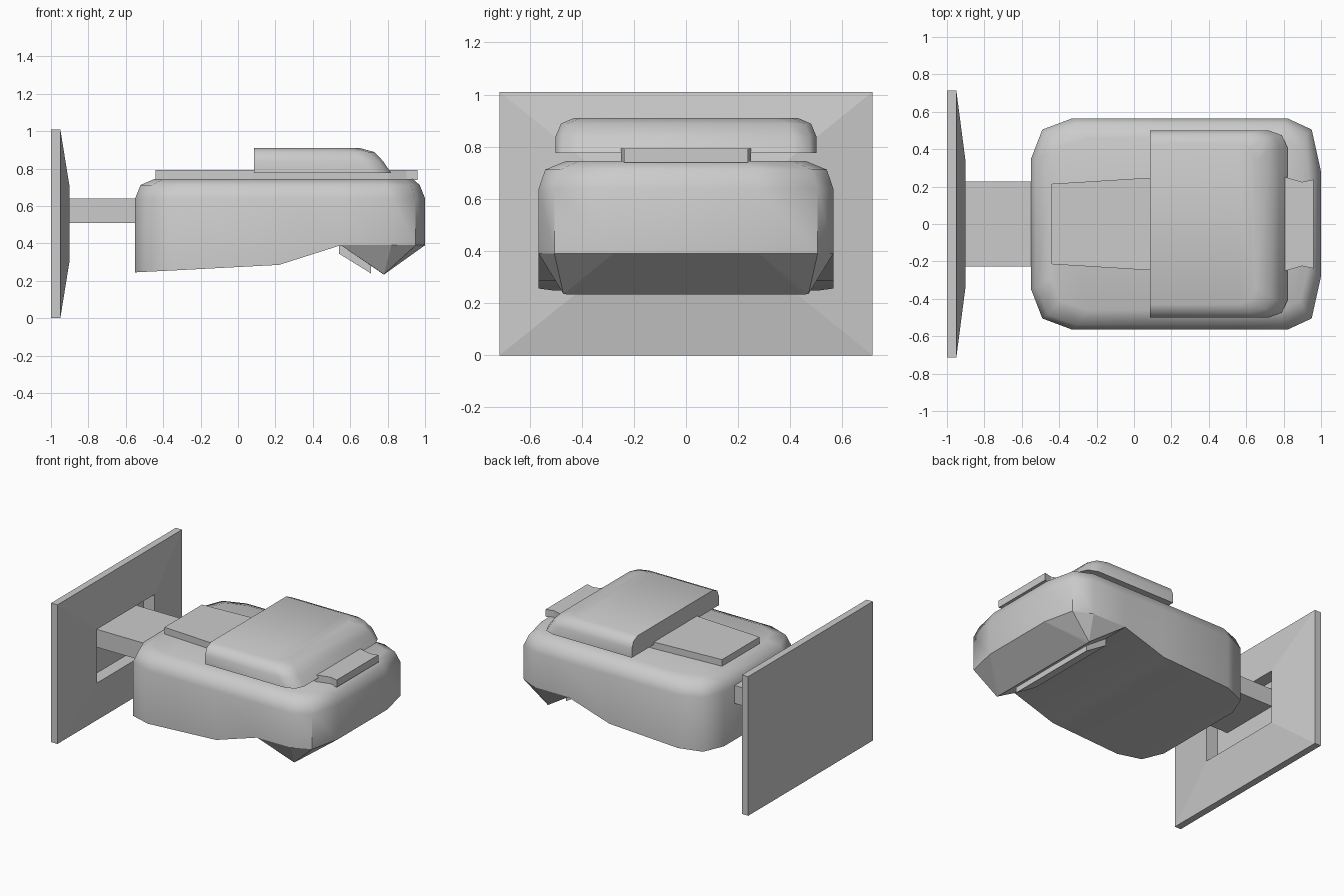
import bpy, bmesh, math

if "Cube" in bpy.data.objects:
    bpy.data.objects.remove(bpy.data.objects["Cube"])


def finish(name, bm, angle=None):
    bmesh.ops.recalc_face_normals(bm, faces=bm.faces[:])
    me = bpy.data.meshes.new(name)
    bm.to_mesh(me)
    bm.free()
    ob = bpy.data.objects.new(name, me)
    bpy.context.collection.objects.link(ob)
    if angle:
        me.shade_smooth()
        me.set_sharp_from_angle(angle=math.radians(angle))
    return ob


def loft(name, rings, angle=None):
    """Each ring is a half outline (x, y, z) from left to right, mirrored in y."""
    bm = bmesh.new()
    n = len(rings[0])
    loops = []
    for ring in rings:
        back = [bm.verts.new(p) for p in ring]
        front = [bm.verts.new((x, -y, z)) for x, y, z in ring]
        loops.append(back + front[::-1])
    for a, b in zip(loops, loops[1:]):
        for i in range(2 * n):
            j = (i + 1) % (2 * n)
            bm.faces.new((a[i], a[j], b[j], b[i]))
    for l in (loops[0], loops[-1]):
        for i in range(n - 1):
            bm.faces.new((l[i], l[i + 1], l[-2 - i], l[-1 - i]))
    return finish(name, bm, angle)


def hull(name, points):
    bm = bmesh.new()
    vs = [bm.verts.new((x, s * y, z)) for x, y, z in points for s in (1, -1)]
    bmesh.ops.convex_hull(bm, input=vs)
    bmesh.ops.dissolve_limit(bm, angle_limit=0.02, verts=bm.verts[:], edges=bm.edges[:])
    return finish(name, bm)


# Wall plate: slab, sloped raised face and a square socket sunk into it
bm = bmesh.new()
loops = []
for x, y, z0, z1 in ((-1, .715, 0, 1.01), (-.95, .715, 0, 1.01),
                     (-.9, .33, .31, .70), (-.99, .33, .31, .70)):
    loops.append([bm.verts.new(p) for p in ((x, -y, z0), (x, y, z0), (x, y, z1), (x, -y, z1))])
for a, b in zip(loops, loops[1:]):
    for i in range(4):
        j = (i + 1) % 4
        bm.faces.new((a[i], a[j], b[j], b[i]))
bm.faces.new(loops[0])
bm.faces.new(loops[-1])
finish("wall_plate", bm)

# Arm between plate and body
loft("arm", [[(-.99, .228, z), (-.5, .228, z)] for z in (.51, .64)])

# Body with rounded corners, sloping underside and rounded top edge
plan = [(-.55, .35, .245), (-.49, .505, .248), (-.33, .565, .256), (.22, .565, .285),
        (.55, .565, .39), (.82, .565, .39), (.95, .505, .39), (1, .28, .39)]


def body_ring(z, kx, ky, shift=0):
    return [(.225 + shift + (x - .225) * kx, y * ky, z) for x, y, _ in plan]


loft("body", [plan, body_ring(.64, 1, 1), body_ring(.712, .963, .956),
              body_ring(.745, .89, .814, .02)], 50)

# Wedge under the right end, with a thin pad on its inner slope
hull("lower_wedge", plan[4:] + [(.78, .47, .235), (.78, .45, .233)])
hull("wedge_pad", [(.54, .36, .395), (.54, .36, .345), (.71, .36, .24), (.71, .36, .3)])

# Top rail
rail = [(-.44, .215), (.08, .247), (.81, .25), (.9, .225), (.96, .238)]
loft("top_rail", [[(x, y, z) for x, y in rail] for z in (.74, .793)])


# Cap over the rail, square at the left and rounded elsewhere
def cap_ring(x, y, z):
    return [(.085, y, z), (x - .1, y, z), (x - .03, y - .025, z), (x, y - .09, z)]


loft("cap", [cap_ring(.82, .5, .775), cap_ring(.775, .5, .84),
             cap_ring(.73, .48, .888), cap_ring(.65, .43, .91)], 50)
